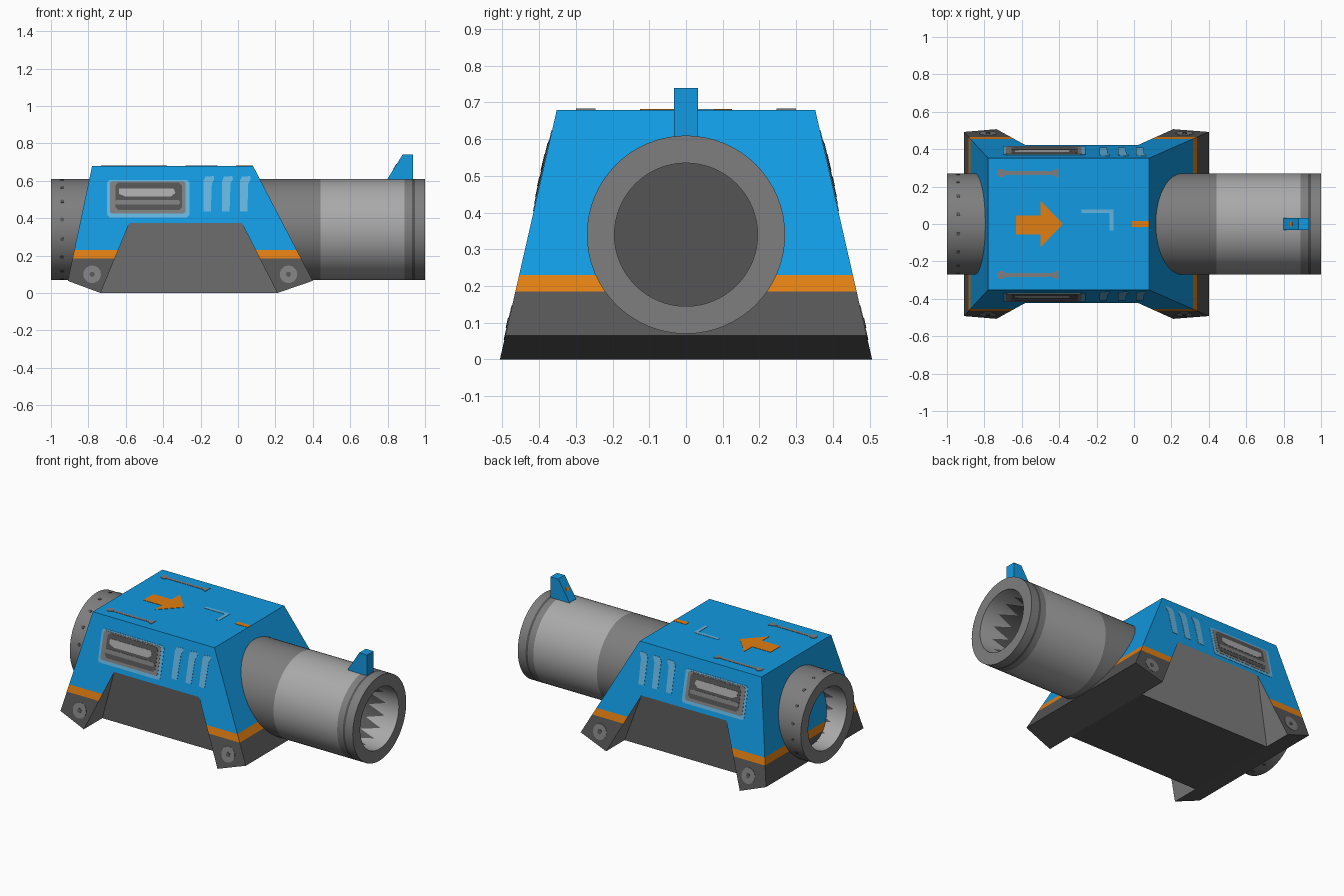
import bpy, bmesh, math
from mathutils import Vector

if "Cube" in bpy.data.objects:
    bpy.data.objects.remove(bpy.data.objects["Cube"])

def material(name, rgb):
    m = bpy.data.materials.new(name)
    m.diffuse_color = (*rgb, 1)
    m.use_nodes = True
    m.node_tree.nodes["Principled BSDF"].inputs["Base Color"].default_value = m.diffuse_color
    return m

BLUE, PALE, ORANGE, DARK, MID, LIGHT = range(6)
MATS = [material("blue", (0.006, 0.32, 0.75)), material("pale blue", (0.13, 0.46, 0.74)),
        material("orange", (0.75, 0.21, 0.006)), material("dark grey", (0.09, 0.09, 0.09)),
        material("mid grey", (0.21, 0.21, 0.21)), material("light grey", (0.40, 0.40, 0.40))]

def finish(bm, name, smooth=False):
    bmesh.ops.recalc_face_normals(bm, faces=bm.faces[:])
    me = bpy.data.meshes.new(name)
    bm.to_mesh(me)
    bm.free()
    for m in MATS:
        me.materials.append(m)
    ob = bpy.data.objects.new(name, me)
    bpy.context.collection.objects.link(ob)
    if smooth:
        bpy.ops.object.select_all(action='DESELECT')
        ob.select_set(True)
        bpy.context.view_layer.objects.active = ob
        bpy.ops.object.shade_smooth_by_angle(angle=math.radians(30))
    return ob

def plate(name, pts, place, h, mat):
    """Thin prism; place(u, v, height) puts a flat outline onto a surface."""
    bm = bmesh.new()
    low = [bm.verts.new(place(u, v, -0.001)) for u, v in pts]
    top = [bm.verts.new(place(u, v, h)) for u, v in pts]
    n = len(pts)
    bm.faces.new(low[::-1])
    bm.faces.new(top)
    for i in range(n):
        bm.faces.new((low[i], low[(i + 1) % n], top[(i + 1) % n], top[i]))
    for f in bm.faces:
        f.material_index = mat
    return finish(bm, name)

def rect(u0, v0, u1, v1, c=0.0):
    if not c:
        return [(u0, v0), (u1, v0), (u1, v1), (u0, v1)]
    return [(u0 + c, v0), (u1 - c, v0), (u1, v0 + c), (u1, v1 - c),
            (u1 - c, v1), (u0 + c, v1), (u0, v1 - c), (u0, v0 + c)]

def disc(u, v, r, n=20):
    return [(u + r * math.cos(2 * math.pi * i / n), v + r * math.sin(2 * math.pi * i / n)) for i in range(n)]

# Tube: lathed around x, hollow at both ends, toothed paint inside
CZ, SEG, R, RI = 0.34, 64, 0.27, 0.195
profile = [(-0.6, RI, DARK, 0), (-0.85, RI, LIGHT, 0.06), (-1, RI, MID, 0), (-1, R, MID, 0),
           (0.44, R, LIGHT, 0), (0.89, R, MID, 0), (0.93, R, DARK, 0), (0.945, R, MID, 0),
           (1, R, MID, 0), (1, RI, LIGHT, 0), (0.85, RI, DARK, 0.06), (0.6, RI, DARK, 0)]
bm = bmesh.new()
rings = []
for x, r, m, zig in profile:
    ring = []
    for i in range(SEG):
        a = 2 * math.pi * i / SEG
        wave = zig * (abs(i % 4 - 2) - 1)
        ring.append(bm.verts.new((x + wave, r * math.cos(a), CZ + r * math.sin(a))))
    rings.append(ring)
for k in range(len(rings) - 1):
    for i in range(SEG):
        j = (i + 1) % SEG
        f = bm.faces.new((rings[k][i], rings[k][j], rings[k + 1][j], rings[k + 1][i]))
        f.material_index = profile[k][2]
for ring in (rings[0], rings[-1]):
    bm.faces.new(ring).material_index = DARK
finish(bm, "barrel_tube", True)

# Small holes around the rear collar
for k in range(16):
    a = 2 * math.pi * (k + 0.5) / 16
    out, side = Vector((0, math.cos(a), math.sin(a))), Vector((0, -math.sin(a), math.cos(a)))
    plate("collar_hole", disc(-0.94, 0, 0.011, 8),
          lambda u, v, h: Vector((u, 0, CZ)) + side * v + out * (R + h), 0.002, DARK)

# Housing: tapered body with four legs and sloping recessed sides
def half_width(z):
    return 0.507 - 0.228 * z

A, B, C, D = (-0.91, 0.065), (-0.735, 0), (-0.58, 0.375), (0.02, 0.375)
E, F, G, H = (0.21, 0), (0.40, 0.065), (0.08, 0.68), (-0.78, 0.68)
bm = bmesh.new()
P = {}
for s in (-1, 1):
    for key, (x, z) in zip("ABCDEFGH", (A, B, C, D, E, F, G, H)):
        P[key, s] = bm.verts.new((x, s * half_width(z), z))
    P["b", s] = bm.verts.new((B[0], s * 0.32, 0))
    P["e", s] = bm.verts.new((E[0], s * 0.32, 0))

def face(keys, mat):
    f = bm.faces.new([P[k] for k in keys])
    f.material_index = mat
    return f

sides, ends = [], []
for s in (-1, 1):
    for q in ("ABCH", "HCDG", "GDEF"):
        sides.append(face([(k, s) for k in q], BLUE))
    for q in ("CbeD", "BbC", "EDe"):
        face([(k, s) for k in q], MID)
for q in ("AH", "FG"):
    ends.append(face([(q[0], -1), (q[0], 1), (q[1], 1), (q[1], -1)], BLUE))
face([("H", -1), ("G", -1), ("G", 1), ("H", 1)], BLUE)
face([("b", -1), ("e", -1), ("e", 1), ("b", 1)], DARK)
for q in ("ABb", "FEe"):
    face([(q[0], -1), (q[1], -1), (q[2], -1), (q[2], 1), (q[1], 1), (q[0], 1)], DARK)
bmesh.ops.recalc_face_normals(bm, faces=bm.faces[:])
# orange band and dark feet by height on the outer walls
bm.normal_update()
for z in (0.185, 0.23):
    walls = [f for f in bm.faces if f.material_index == BLUE and f.normal.z < 0.9]
    geom = set(walls)
    for f in walls:
        geom.update(f.verts)
        geom.update(f.edges)
    bmesh.ops.bisect_plane(bm, geom=list(geom), plane_co=(0, 0, z), plane_no=(0, 0, 1))
for f in bm.faces:
    if f.material_index == BLUE:
        z = f.calc_center_median().z
        f.material_index = DARK if z < 0.185 else ORANGE if z < 0.23 else BLUE
finish(bm, "housing")

# Side details, the same on both sides
for s in (-1, 1):
    on_side = lambda u, v, h: (u, s * (half_width(v) + h), v)
    plate("vent_border", rect(-0.70, 0.405, -0.26, 0.605, 0.012), on_side, 0.002, PALE)
    plate("vent_frame", rect(-0.685, 0.425, -0.28, 0.597, 0.01), on_side, 0.0035, MID)
    plate("vent_opening", rect(-0.655, 0.443, -0.30, 0.59, 0.015), on_side, 0.005, DARK)
    plate("vent_bar_upper", [(-0.635, 0.56), (-0.635, 0.53), (-0.60, 0.515), (-0.36, 0.515),
                             (-0.335, 0.535), (-0.345, 0.56)], on_side, 0.0065, LIGHT)
    plate("vent_bar_lower", rect(-0.655, 0.472, -0.31, 0.498, 0.008), on_side, 0.0065, MID)
    for x in (-0.185, -0.085, 0.01):
        plate("side_stripe", [(x, 0.435), (x + 0.04, 0.435), (x + 0.045, 0.585), (x + 0.058, 0.61),
                              (x + 0.055, 0.625), (x + 0.01, 0.622), (x, 0.60)], on_side, 0.002, PALE)
    for x in (-0.78, 0.27):
        plate("foot_bolt", disc(x, 0.1, 0.047), on_side, 0.002, MID)
        plate("foot_bolt_hole", disc(x, 0.1, 0.014, 8), on_side, 0.004, DARK)

# Markings on the roof
on_top = lambda u, v, h: (u, v, 0.68 + h)
plate("roof_arrow", [(-0.63, -0.055), (-0.50, -0.055), (-0.50, -0.125), (-0.38, 0),
                     (-0.50, 0.125), (-0.50, 0.045), (-0.63, 0.045)], on_top, 0.002, ORANGE)
plate("roof_corner_mark", [(-0.28, 0.078), (-0.11, 0.078), (-0.11, -0.035), (-0.13, -0.035),
                           (-0.13, 0.058), (-0.28, 0.058)], on_top, 0.002, PALE)
plate("roof_bar", rect(-0.01, -0.016, 0.079, 0.016), on_top, 0.002, ORANGE)
for s in (-1, 1):
    y = 0.273 * s
    plate("roof_slot", rect(-0.71, y - 0.01, -0.43, y + 0.01), on_top, 0.002, MID)
    plate("roof_slot_start", disc(-0.71, y, 0.023, 12), on_top, 0.003, MID)
    plate("roof_slot_end", [(-0.46, y), (-0.405, y - 0.026), (-0.405, y + 0.026)], on_top, 0.003, MID)

# Front sight on the muzzle
plate("sight", [(0.80, 0.60), (0.935, 0.60), (0.935, 0.74), (0.88, 0.74), (0.80, 0.612)],
      lambda u, v, h: (u, 0.033 if h > 0 else -0.033, v), 1, BLUE)
slope, out = Vector((0.08, 0, 0.128)).normalized(), Vector((-0.128, 0, 0.08)).normalized()
plate("sight_dot", disc(0, 0, 0.014, 10),
      lambda u, v, h: Vector((0.84, v, 0.676)) + slope * u + out * h, 0.002, ORANGE)
